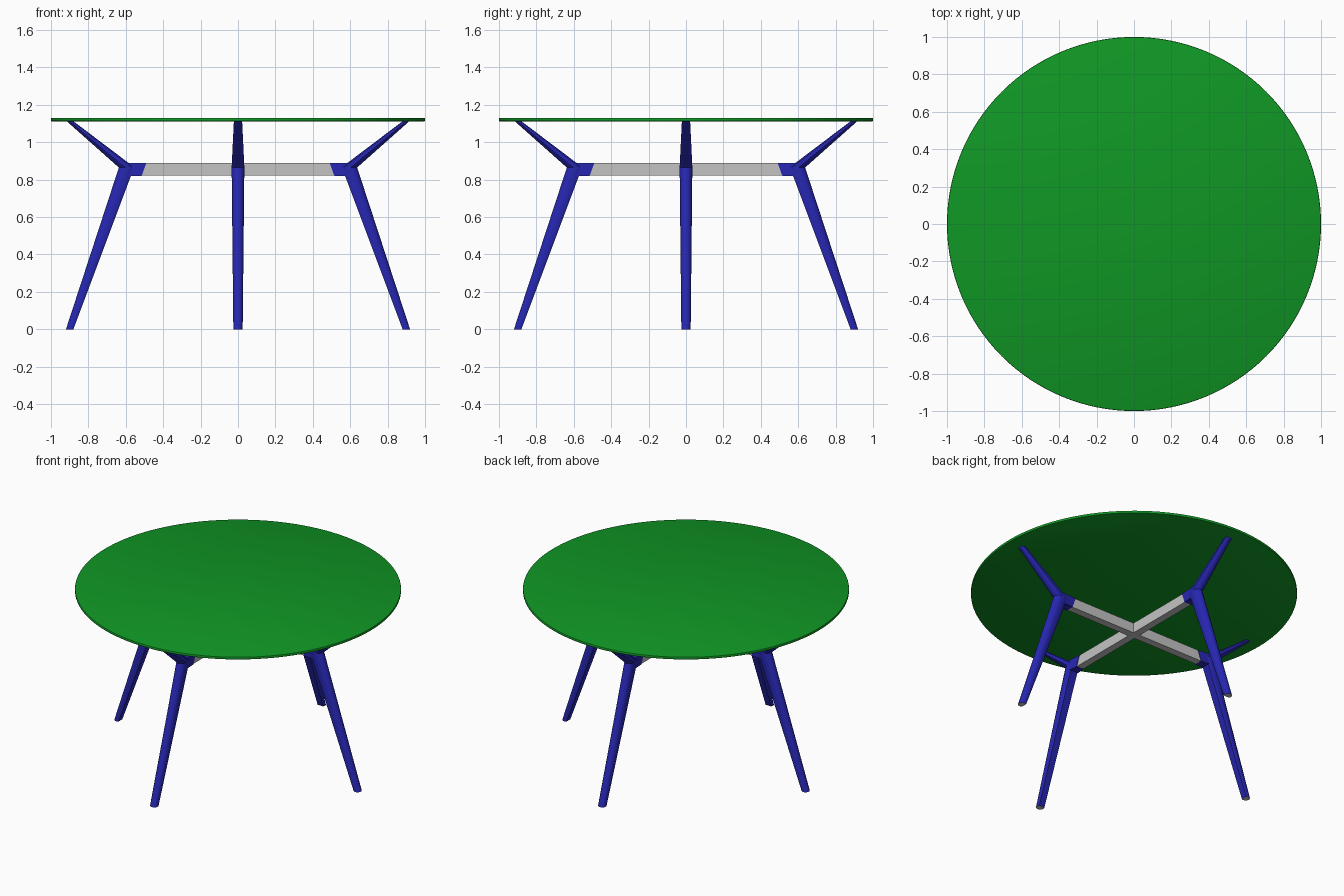
import bpy, bmesh
from math import radians
from mathutils import Matrix, Vector

cube = bpy.data.objects.get("Cube")
if cube:
    bpy.data.objects.remove(cube, do_unlink=True)


def material(name, color):
    mat = bpy.data.materials.new(name)
    mat.use_nodes = True
    mat.diffuse_color = (*color, 1)
    mat.node_tree.nodes["Principled BSDF"].inputs["Base Color"].default_value = (*color, 1)
    return mat


green = material("green top", (0.005, 0.31, 0.018))
blue = material("blue legs", (0.02, 0.02, 0.45))
grey = material("grey metal", (0.55, 0.55, 0.55))

# Cross-sections as (inner-to-outer fraction, half-width fraction)
half = [(0, 0.8), (0.15, 1), (0.6, 1), (0.88, 0.65), (1, 0.22)]
rounded = half + [(s, -t) for s, t in reversed(half)]
square = [(0, 1), (1, 1), (1, -1), (0, -1)]


def finish(name, bm, mats, smooth_angle=35):
    bmesh.ops.recalc_face_normals(bm, faces=bm.faces)
    mesh = bpy.data.meshes.new(name)
    bm.to_mesh(mesh)
    bm.free()
    for mat in mats:
        mesh.materials.append(mat)
    mesh.shade_smooth()
    mesh.set_sharp_from_angle(angle=radians(smooth_angle))
    obj = bpy.data.objects.new(name, mesh)
    bpy.context.collection.objects.link(obj)
    return obj


def loft(bm, sections, outline, turn):
    """Skin sections given as inner (r, z), outer (r, z), half-width."""
    rings = []
    for inner, outer, width in sections:
        a, b = Vector(inner), Vector(outer)
        ring = []
        for s, t in outline:
            r, z = a.lerp(b, s)
            ring.append(bm.verts.new(turn @ Vector((r, t * width, z))))
        rings.append(ring)
    n = len(outline)
    for lower, upper in zip(rings, rings[1:]):
        for i in range(n):
            j = (i + 1) % n
            bm.faces.new((lower[i], lower[j], upper[j], upper[i]))
    bm.faces.new(rings[0])
    bm.faces.new(rings[-1])


# Round top with softened rim
bm = bmesh.new()
bmesh.ops.create_cone(bm, cap_ends=True, segments=128, radius1=1, radius2=1,
                      depth=0.018, matrix=Matrix.Translation((0, 0, 1.121)))
rim = [e for e in bm.edges if abs(e.verts[0].co.z - e.verts[1].co.z) < 0.001]
bmesh.ops.bevel(bm, geom=rim, offset=0.005, segments=2, affect='EDGES', profile=0.5)
finish("table_top", bm, [green])

# Four bent legs with brackets that hold the crossbars
leg_path = [((0.88, 0), (0.92, 0), 0.025),
            ((0.555, 0.867), (0.637, 0.865), 0.034),
            ((0.885, 1.116), (0.92, 1.116), 0.022)]
bracket_path = [((0.605, 0.82), (0.605, 0.89), 0.033),
                ((0.515, 0.82), (0.49, 0.89), 0.028)]
for i, side in enumerate(("left", "back", "right", "front")):
    turn = Matrix.Rotation(radians(90 * i), 3, 'Z')
    bm = bmesh.new()
    loft(bm, leg_path, rounded, turn)
    for face in bm.faces:
        # Grey sole
        if all(v.co.z < 0.01 for v in face.verts):
            face.material_index = 1
    finish(side + "_leg", bm, [blue, grey])
    bm = bmesh.new()
    loft(bm, bracket_path, square, turn)
    finish(side + "_bracket", bm, [blue])

# Crossbars
for name, angle in (("side_crossbar", 0), ("front_crossbar", 90)):
    bm = bmesh.new()
    loft(bm, [((r, 0.821), (r, 0.889), 0.025) for r in (-0.55, 0.55)],
         square, Matrix.Rotation(radians(angle), 3, 'Z'))
    finish(name, bm, [grey])
